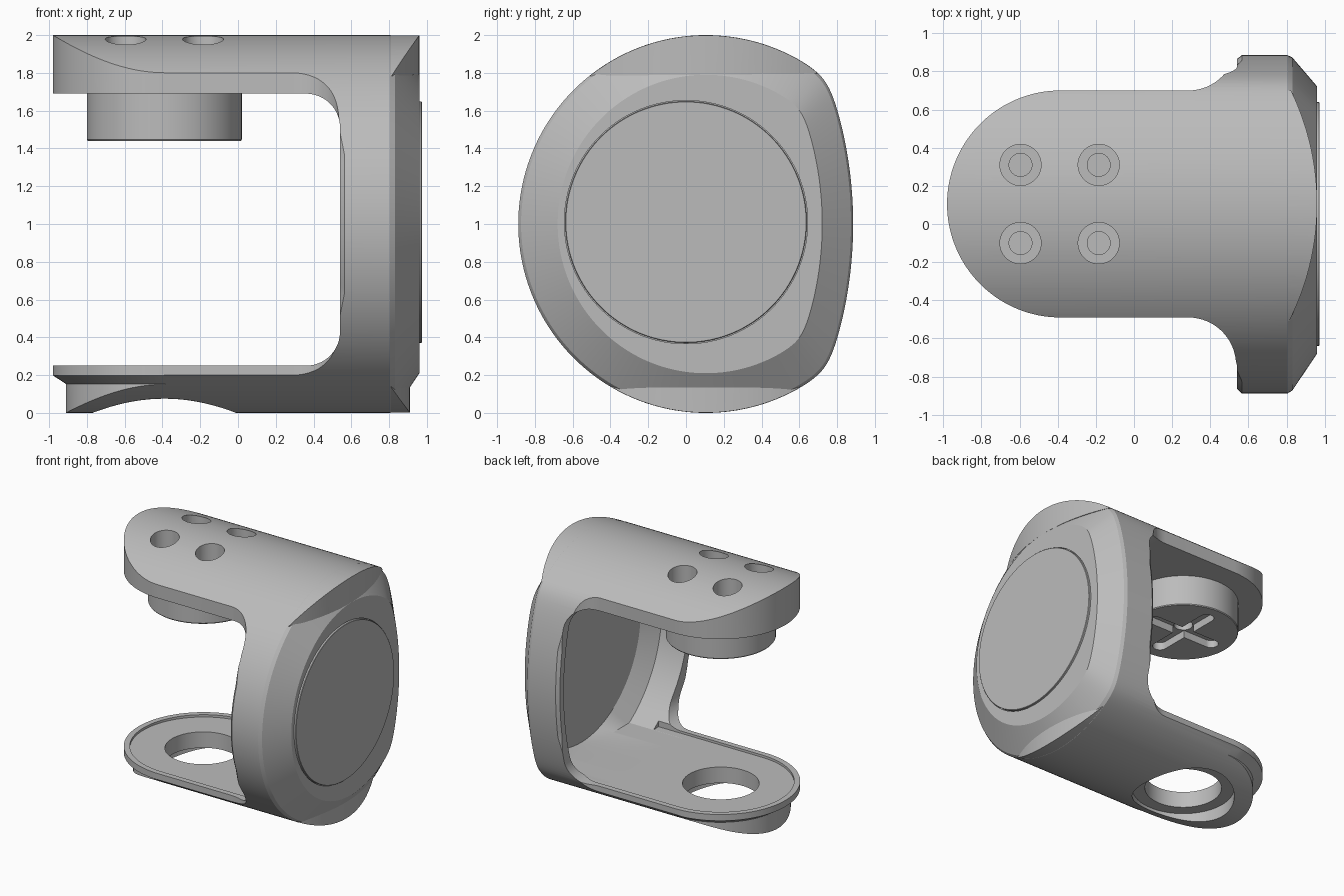
import bpy, bmesh
from math import sin, cos, pi, sqrt, exp, log

if "Cube" in bpy.data.objects:
    bpy.data.objects.remove(bpy.data.objects["Cube"])

CY = 0.105           # middle of the arms in y
PX = -0.39           # pivot position in x

grey = bpy.data.materials.new("plain grey")
grey.use_nodes = True
GREY = (0.5, 0.5, 0.5, 1)
grey.diffuse_color = GREY
grey.node_tree.nodes["Principled BSDF"].inputs["Base Color"].default_value = GREY


def loft(name, rings):
    """Solid skinned through rings of equal length, capped at both ends."""
    bm = bmesh.new()
    vs = [[bm.verts.new(p) for p in r] for r in rings]
    n = len(vs[0])
    for a, b in zip(vs, vs[1:]):
        for i in range(n):
            j = (i + 1) % n
            bm.faces.new((a[i], a[j], b[j], b[i]))
    bm.faces.new(vs[0])
    bm.faces.new(vs[-1])
    bmesh.ops.recalc_face_normals(bm, faces=bm.faces)
    mesh = bpy.data.meshes.new(name)
    bm.to_mesh(mesh)
    bm.free()
    mesh.materials.append(grey)
    ob = bpy.data.objects.new(name, mesh)
    bpy.context.collection.objects.link(ob)
    return ob


def upright(name, pts, z0, z1):
    return loft(name, [[(x, y, z) for x, y in pts] for z in (z0, z1)])


def circle(x, y, r, n=96):
    return [(x + r * cos(2 * pi * i / n), y + r * sin(2 * pi * i / n)) for i in range(n)]


def arc(x, y, r, a0, a1, n=24):
    return [(x + r * cos(a0 + (a1 - a0) * i / n), y + r * sin(a0 + (a1 - a0) * i / n))
            for i in range(n + 1)]


def capsule(x0, x1, y, r):
    return arc(x1, y, r, -pi / 2, pi / 2) + arc(x0, y, r, pi / 2, 3 * pi / 2)


def combine(target, tool, operation="DIFFERENCE"):
    mod = target.modifiers.new("cut", "BOOLEAN")
    mod.operation = operation
    mod.solver = "EXACT"
    mod.object = tool
    deps = bpy.context.evaluated_depsgraph_get()
    mesh = bpy.data.meshes.new_from_object(target.evaluated_get(deps))
    target.modifiers.clear()
    target.data = mesh
    bpy.data.objects.remove(tool)


def profile(scale=1.0, n=240):
    """Side outline: a circle whose back is flattened to a wide arc."""
    pts = []
    for i in range(n):
        a = 2 * pi * (i + 0.5) / n
        c = cos(a)
        back = -1.45 * c + sqrt(2.1025 * c * c + 2.87)
        k = 0.025
        r = -k * log(exp(-1 / k) + exp(-back / k)) * scale
        pts.append((CY + (r if c > 0 else 0.993 * r) * c, 1 + r * sin(a)))
    return pts


def along_x(x, pts):
    return [(x, y, z) for y, z in pts]


# Main body with a wide chamfer on its outer end
bracket = loft("bracket", [along_x(x, profile(s)) for x, s in
                           ((-1.1, 1), (0.805, 1), (0.83, 0.985), (0.96, 0.79))])

# Plan outline: rounded arms flaring into the body
W = 0.595
half = arc(0.285, W + 0.25, 0.25, -pi / 2, 0, 16)
plan = arc(-0.385, 0, W, pi / 2, 3 * pi / 2, 64)
plan += [(x, -y) for x, y in half] + [(0.535, -1.2), (1.2, -1.2)]
plan += [(1.2, 1.2), (0.535, 1.2)] + half[::-1]
combine(bracket, upright("plan", [(x, y + CY) for x, y in plan], -0.2, 2.2), "INTERSECT")

# Curved end pieces above and below the chamfer
for name, keep, peak, r in (("top_end", lambda z: z > 1.78, 0.96, 1.36),
                            ("bottom_end", lambda z: z < 0.165, 0.91, 1.3)):
    seg = [p for p in profile(0.999) if keep(p[1])]
    end = loft(name, [along_x(x, seg) for x in (0.65, 1.1)])
    combine(end, upright("end_curve", circle(peak - r, CY, r, 256), -0.2, 2.2), "INTERSECT")
    combine(bracket, end, "UNION")

# Opening between the arms, with rounded inner corners
R = 0.18
gap = [(-1.3, 0.25)] + arc(0.54 - R, 0.25 + R, R, -pi / 2, 0) \
    + arc(0.54 - R, 1.69 - R, R, 0, pi / 2) + [(-1.3, 1.69)]
combine(bracket, loft("opening", [[(x, y, z) for x, z in gap] for y in (-1.5, 1.5)]))

# Chamfer along the upright rims, fading out towards the arms
LIMIT = 0.56
for side in (-1, 1):
    edge = [(y - CY, z - 1) for y, z in profile() if (y - CY) * side > 0 and abs(z - 1) < LIMIT]
    edge.sort(key=lambda p: p[1])
    rings = []
    for y, z in edge:
        fade = 0.04 * (1 - min(1, (LIMIT - abs(z)) / 0.2))
        rings.append([(x - fade, CY + y * s, 1 + z * s) for x, s in
                      ((0.515, 0.95), (0.58, 1.015), (0.515, 1.015))])
    combine(bracket, loft("rim_chamfer", rings))

# Pocket hollowed into the body, tapering like the outside
combine(bracket, loft("pocket", [along_x(x, [(y, min(max(z, 0.23), 1.685)) for y, z in profile(s)])
                                 for x, s in ((0.3, 0.91), (0.78, 0.91), (0.875, 0.77))]))

# Shallow recess in the lower arm that leaves a raised lip
recess = [(0.56, CY - 0.55), (0.56, CY + 0.55)] + arc(-0.385, CY, 0.55, pi / 2, 3 * pi / 2, 48)
combine(bracket, upright("floor_recess", recess, 0.231, 0.6))

# Undercut below the rounded tip of the lower arm
section = ((0.598, 0.2), (0.525, 0.153), (0.525, -0.1), (0.9, -0.1), (0.9, 0.2))
combine(bracket, loft("undercut", [[(-0.385 + r * cos(a), CY + r * sin(a), z) for r, z in section]
                                   for a in [pi / 2 + pi * i / 48 for i in range(49)]]))

# Pivot hole in the lower arm with a counterbore beneath
combine(bracket, upright("pivot_hole", circle(PX, CY, 0.285), -0.2, 0.5))
combine(bracket, upright("counterbore", circle(PX, CY, 0.38), -0.2, 0.1))

# Four stepped screw holes in the upper arm
for dx in (-0.205, 0.205):
    for dy in (-0.205, 0.205):
        for r, z in ((0.108, 1.8), (0.06, 1.74)):
            combine(bracket, upright("screw_hole", circle(PX + dx, CY + dy, r, 48), z, 2.2))

# Seat for the round side cover
combine(bracket, loft("cover_seat", [along_x(x, circle(0, 1.01, 0.644, 128)) for x in (0.945, 1.1)]))
cover = loft("side_cover", [along_x(x, circle(0, 1.01, r, 128))
                            for x, r in ((0.93, 0.639), (0.97, 0.639), (0.973, 0.636))])

# Round pivot boss under the upper arm with a cross of slots
boss = loft("pivot_boss", [[(x, y, z) for x, y in circle(PX, CY, r)]
                           for z, r in ((1.44, 0.405), (1.447, 0.41), (1.72, 0.41))])
slot = capsule(PX - 0.27, PX + 0.27, CY, 0.055)
cross = [(PX - (y - CY), CY + (x - PX)) for x, y in slot]
combine(boss, upright("slot", slot, 1.3, 1.5))
combine(boss, upright("slot", cross, 1.3, 1.501))
combine(boss, upright("centre_hole", circle(PX, CY, 0.07, 48), 1.3, 1.58))

# Smooth shading with sharp edges kept
bpy.ops.object.select_all(action="DESELECT")
for ob in (bracket, cover, boss):
    ob.select_set(True)
bpy.context.view_layer.objects.active = bracket
bpy.ops.object.shade_smooth_by_angle(angle=0.4)
